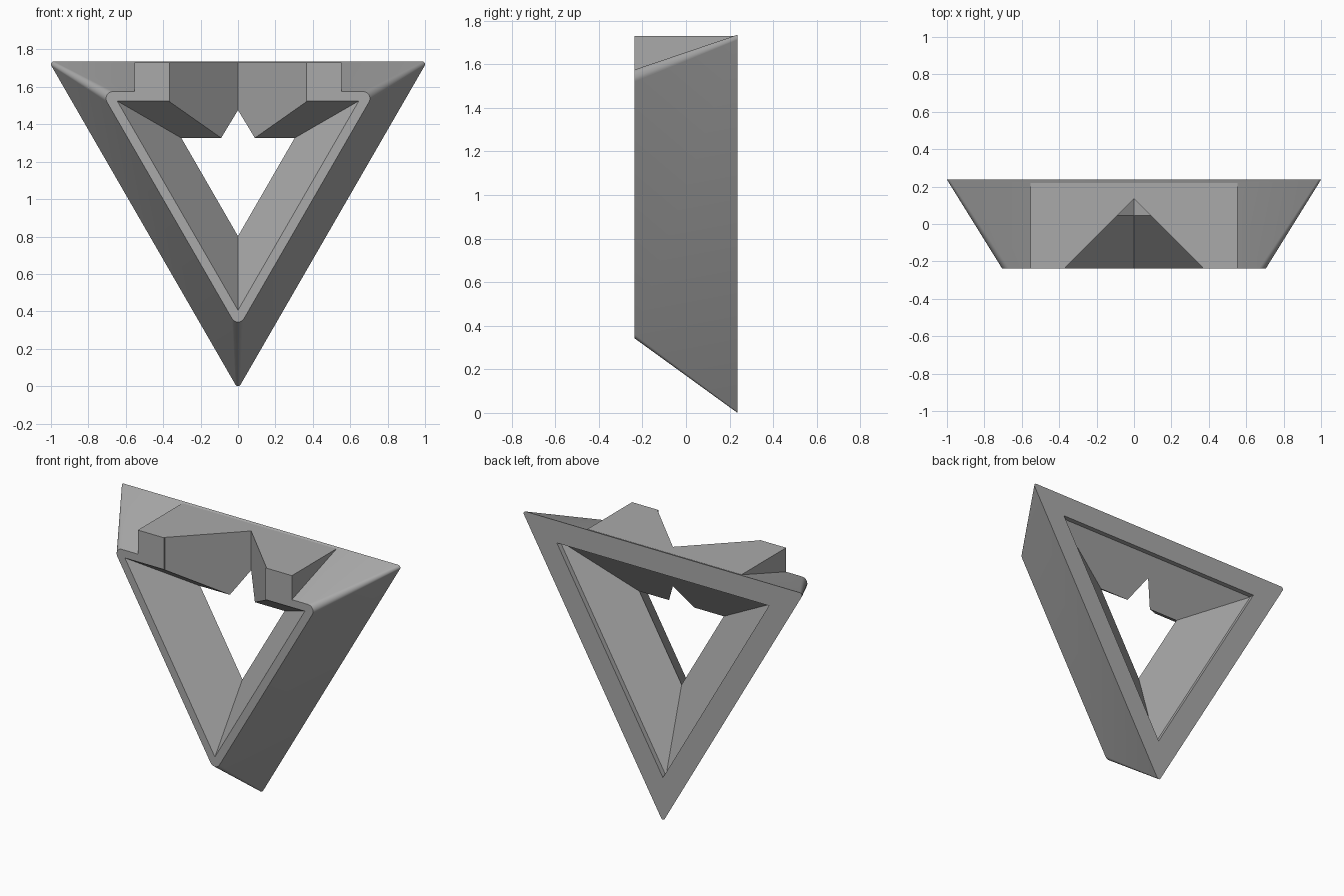
import bpy, bmesh, math

cube = bpy.data.objects.get("Cube")
if cube:
    bpy.data.objects.remove(cube, do_unlink=True)

CENTRE_Z = 1.152
FRONT, THROAT, BACK = -0.237, 0.045, 0.237

grey = bpy.data.materials.new("plain grey")
grey.use_nodes = True
grey.diffuse_color = (0.4, 0.4, 0.4, 1)
grey.node_tree.nodes["Principled BSDF"].inputs["Base Color"].default_value = (0.4, 0.4, 0.4, 1)


def triangle(y, inradius, corner=0.0, steps=8):
    """Downward triangle at depth y, with optionally rounded corners."""
    pts = []
    for a in (30, 150, 270):
        reach = 2 * (inradius - corner)
        mid = math.radians(a)
        cx, cz = reach * math.cos(mid), reach * math.sin(mid)
        for i in range(steps + 1 if corner else 1):
            t = math.radians(a - 60 + 120 * i / steps)
            pts.append((cx + corner * math.cos(t), y, CENTRE_Z + cz + corner * math.sin(t)))
    return pts


def loft(name, rings):
    """Closed solid through rings of equal point count."""
    bm = bmesh.new()
    loops = [[bm.verts.new(p) for p in ring] for ring in rings]
    n = len(loops[0])
    for a, b in zip(loops, loops[1:]):
        for i in range(n):
            j = (i + 1) % n
            bm.faces.new((a[i], a[j], b[j], b[i]))
    bm.faces.new(loops[0])
    bm.faces.new(loops[-1])
    bmesh.ops.recalc_face_normals(bm, faces=bm.faces)
    mesh = bpy.data.meshes.new(name)
    bm.to_mesh(mesh)
    bm.free()
    obj = bpy.data.objects.new(name, mesh)
    bpy.context.collection.objects.link(obj)
    mesh.materials.append(grey)
    return obj


def combine(target, tool, operation):
    mod = target.modifiers.new(tool.name, "BOOLEAN")
    mod.operation, mod.object, mod.solver = operation, tool, "EXACT"
    bpy.context.view_layer.objects.active = target
    bpy.ops.object.modifier_apply(modifier=mod.name)
    bpy.data.objects.remove(tool, do_unlink=True)


# Tapered outer body with rounded corners
frame = loft("triangular_frame", [triangle(FRONT, 0.423, 0.037),
                                  triangle(BACK, 0.5837, 0.015)])

# Raised block levelling the middle of the top
block = loft("top_block", [[(x, FRONT, 1.55), (x, 0.22, 1.65), (x, 0.22, 1.731),
                            (x, FRONT, 1.731)] for x in (-0.553, 0.553)])
combine(frame, block, "UNION")

# Hole narrowing to a throat, with a short straight lip at the back
slope = (0.175 - 0.373) / (THROAT - FRONT)
hole = loft("hole_cutter", [triangle(FRONT - 0.1, 0.373 - slope * 0.1),
                            triangle(THROAT, 0.175),
                            triangle(0.205, 0.44),
                            triangle(BACK + 0.1, 0.44)])
combine(frame, hole, "DIFFERENCE")

# Right-angled notch through the top bar
tip, reach = 0.135, 0.6
notch = loft("notch_cutter", [[(0, tip, z), (-reach, tip - reach, z), (reach, tip - reach, z)]
                              for z in (CENTRE_Z + 0.04, 2.0)])
# Only the top bar lies in the notch's path above the throat corners
combine(notch, loft("notch_limit", [[(x, -0.6, 1.325), (x, THROAT, 1.325), (x, THROAT, 1.3),
                                     (x, 0.3, 1.3), (x, 0.3, 2.1), (x, -0.6, 2.1)]
                                    for x in (-0.365, 0.365)]), "INTERSECT")
combine(frame, notch, "DIFFERENCE")

bpy.ops.object.select_all(action="DESELECT")
frame.select_set(True)
bpy.context.view_layer.objects.active = frame
bpy.ops.object.shade_smooth_by_angle(angle=math.radians(30))
